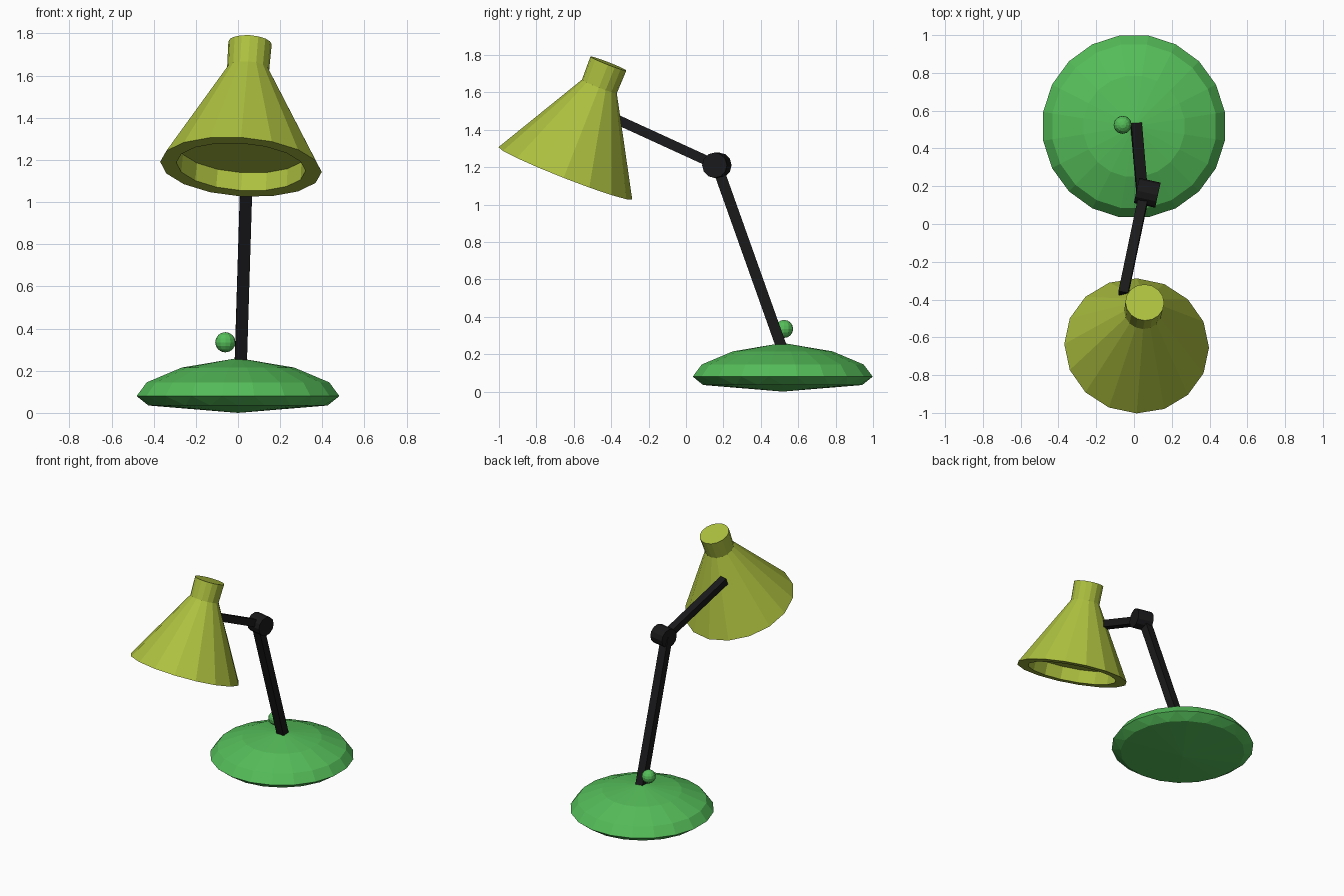
import bpy, bmesh, math
from mathutils import Vector, Matrix

if "Cube" in bpy.data.objects:
    bpy.data.objects.remove(bpy.data.objects["Cube"])


def material(name, color):
    m = bpy.data.materials.new(name)
    m.diffuse_color = (*color, 1)
    m.use_nodes = True
    m.node_tree.nodes["Principled BSDF"].inputs["Base Color"].default_value = m.diffuse_color
    return m


GREEN = material("green", (0.09, 0.51, 0.10))
LIME = material("lime", (0.42, 0.53, 0.05))
BLACK = material("black", (0.01, 0.01, 0.011))


def finish(name, bm, mat, matrix):
    bmesh.ops.recalc_face_normals(bm, faces=bm.faces)
    mesh = bpy.data.meshes.new(name)
    bm.to_mesh(mesh)
    bm.free()
    mesh.materials.append(mat)
    ob = bpy.data.objects.new(name, mesh)
    ob.matrix_world = matrix
    bpy.context.collection.objects.link(ob)
    return ob


def frame(origin, z_dir, hint):
    """Matrix whose z follows z_dir and whose x lies near hint."""
    z = Vector(z_dir).normalized()
    y = z.cross(Vector(hint)).normalized()
    x = y.cross(z)
    return Matrix.Translation(origin) @ Matrix((x, y, z)).transposed().to_4x4()


def lathe(name, profile, sides, mat, matrix):
    """Closed turned shape; profile entries are (radius, z, twist in steps)."""
    bm = bmesh.new()
    rings = []
    for r, z, twist in profile:
        count = sides if r else 1
        angles = [(i + twist) * math.tau / sides for i in range(count)]
        rings.append(([bm.verts.new((r * math.cos(a), r * math.sin(a), z))
                       for a in angles], twist))
    for (a, ta), (b, tb) in zip(rings, rings[1:]):
        for i in range(sides):
            j = (i + 1) % sides
            if len(a) == 1:
                bm.faces.new((a[0], b[i], b[j]))
            elif len(b) == 1:
                bm.faces.new((a[i], a[j], b[0]))
            elif ta == tb:
                bm.faces.new((a[i], a[j], b[j], b[i]))
            else:
                bm.faces.new((a[i], a[j], b[i]))
                bm.faces.new((a[j], b[j], b[i]))
    return finish(name, bm, mat, matrix)


def bar(name, start, end, width, mat):
    """Square bar between two points."""
    start, end = Vector(start), Vector(end)
    d = end - start
    bm = bmesh.new()
    bmesh.ops.create_cube(bm, size=1)
    bmesh.ops.scale(bm, vec=(width, width, d.length), verts=bm.verts)
    return finish(name, bm, mat, frame((start + end) / 2, d, (1, 0, 0)))


# Domed base with a faceted underside
lathe("base", [(0, 0.26, 0.5), (0.27, 0.215, 0.5), (0.438, 0.145, 0.5),
               (0.487, 0.08, 0.5), (0.425, 0.035, 1.0), (0, 0.0, 1.0)],
      20, GREEN, Matrix.Translation((0, 0.517, 0)))

# Switch knob beside the foot of the arm
bm = bmesh.new()
bmesh.ops.create_uvsphere(bm, u_segments=12, v_segments=8, radius=0.048)
finish("switch_knob", bm, GREEN, Matrix.Translation((-0.06, 0.525, 0.335)))

# Arms and elbow
bar("lower_arm", (0.013, 0.512, 0.235), (0.043, 0.165, 1.21), 0.058, BLACK)
bar("upper_arm", (0.055, 0.165, 1.21), (-0.057, -0.37, 1.455), 0.052, BLACK)
lathe("elbow_joint", [(0, -0.058, 0), (0.068, -0.058, 0), (0.068, 0.058, 0), (0, 0.058, 0)],
      12, BLACK, frame((0.07, 0.165, 1.21), (1, -0.22, 0), (0, 0, 1)))

# Conical shade with a recessed underside
lathe("shade", [(0, 0, 0), (0.103, 0, 0), (0.100, -0.132, 0), (0.384, -0.632, 0),
                (0.307, -0.632, 0), (0.305, -0.542, 0), (0, -0.542, 0)],
      16, LIME, frame((0.057, -0.415, 1.754), (0.043, 0.23, 0.587), (1, 0, 0)))
